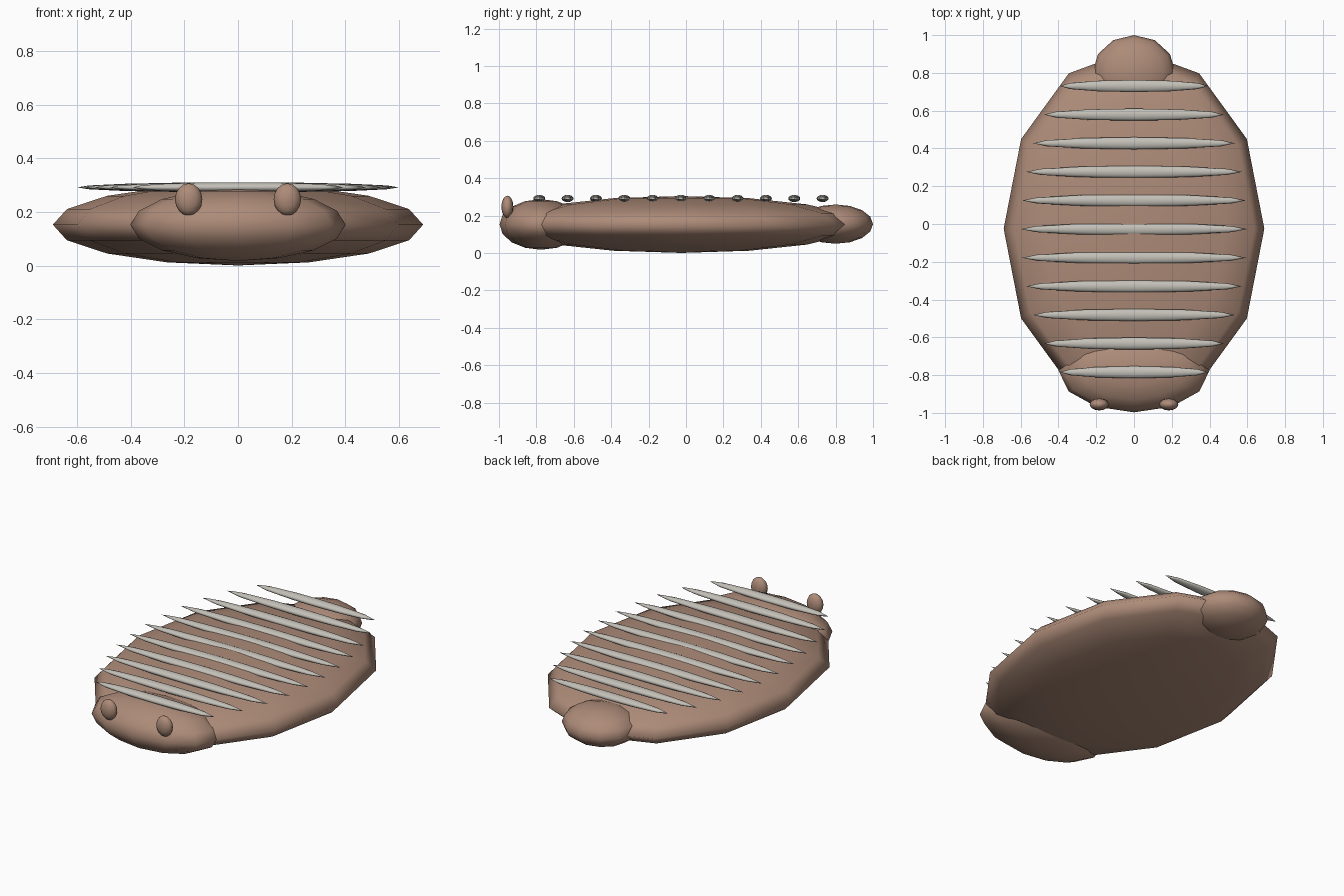
import bpy
import math

if "Cube" in bpy.data.objects:
    bpy.data.objects.remove(bpy.data.objects["Cube"])


def material(name, rgb):
    m = bpy.data.materials.new(name)
    m.diffuse_color = (*rgb, 1)
    m.use_nodes = True
    m.node_tree.nodes["Principled BSDF"].inputs["Base Color"].default_value = m.diffuse_color
    return m


brown = material("brown_shell", (0.42, 0.26, 0.19))
pale = material("pale_ridge", (0.55, 0.53, 0.48))


def ellipsoid(name, centre, radii, mat, segments=12, rings=8):
    bpy.ops.mesh.primitive_uv_sphere_add(
        segments=segments, ring_count=rings, radius=1, location=centre)
    ob = bpy.context.object
    ob.name = name
    ob.scale = radii
    bpy.ops.object.transform_apply(location=False, rotation=False, scale=True)
    bpy.ops.object.shade_smooth()
    ob.data.materials.append(mat)
    return ob


# Flat oval body with head at the front and small tail lobe at the back
ellipsoid("body", (0, -0.025, 0.153), (0.69, 0.95, 0.152), brown)
ellipsoid("head", (0, -0.775, 0.153), (0.40, 0.222, 0.135), brown)
ellipsoid("tail", (0, 0.80, 0.155), (0.22, 0.20, 0.105), brown)

# Eye bumps
for side, label in ((-1, "left"), (1, "right")):
    ellipsoid("eye_" + label, (side * 0.184, -0.955, 0.247),
              (0.051, 0.032, 0.06), brown)

# Cross ridges, shortening towards both ends
for i in range(11):
    d = (i - 5) * 0.1515
    half = 0.6 * math.sqrt(1 - d * d)
    ellipsoid(f"ridge_{i + 1}", (0, -0.027 + d, 0.292), (half, 0.032, 0.019), pale)
